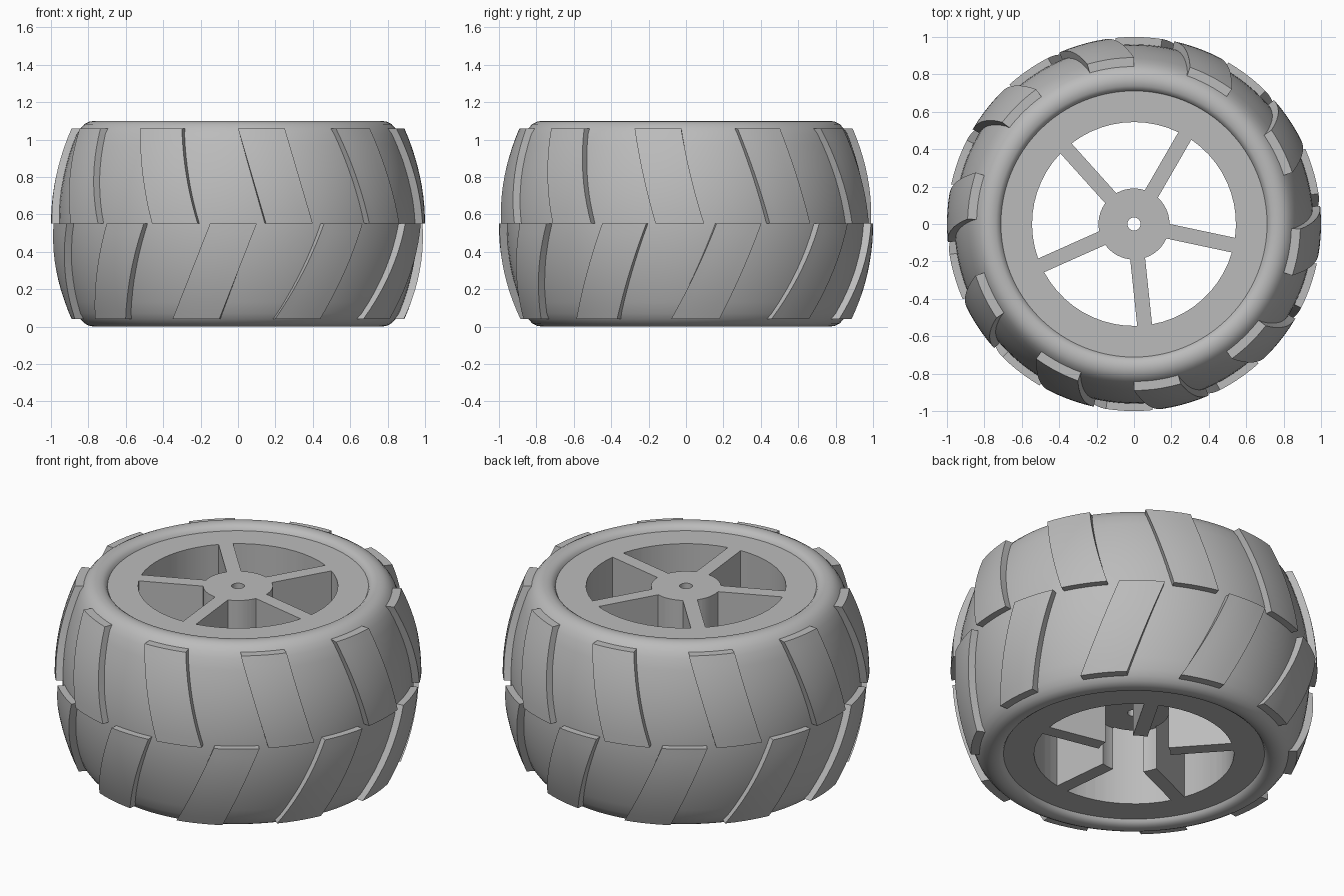
import bpy, bmesh, math
from math import sin, cos, asin, pi, radians

old = bpy.data.objects.get("Cube")
if old:
    bpy.data.objects.remove(old, do_unlink=True)

MID, TOP = 0.55, 1.067          # centre plane and rim face height
HUB, WINDOW, SPOKE_HALF = 0.19, 0.545, 0.04

grey = bpy.data.materials.new("plain grey")
grey.use_nodes = True
colour = (0.5, 0.5, 0.5, 1)
grey.diffuse_color = colour
grey.node_tree.nodes["Principled BSDF"].inputs["Base Color"].default_value = colour


def finish(bm, name):
    bmesh.ops.recalc_face_normals(bm, faces=bm.faces)
    mesh = bpy.data.meshes.new(name)
    bm.to_mesh(mesh)
    bm.free()
    mesh.materials.append(grey)
    ob = bpy.data.objects.new(name, mesh)
    bpy.context.collection.objects.link(ob)
    return ob


def activate(ob):
    bpy.ops.object.select_all(action='DESELECT')
    ob.select_set(True)
    bpy.context.view_layer.objects.active = ob


def smooth(ob, angle=30):
    activate(ob)
    bpy.ops.object.shade_smooth_by_angle(angle=radians(angle))


def lathe(name, profile, segments):
    """Spin a closed (radius, height) profile around z."""
    bm = bmesh.new()
    rings = [[bm.verts.new((r * cos(2 * pi * i / segments), r * sin(2 * pi * i / segments), z))
              for r, z in profile] for i in range(segments)]
    n = len(profile)
    for i in range(segments):
        a, b = rings[i], rings[(i + 1) % segments]
        for j in range(n):
            k = (j + 1) % n
            bm.faces.new((a[j], b[j], b[k], a[k]))
    return finish(bm, name)


def tread_radius(z):
    """Barrel shaped outer surface of the tread blocks."""
    return 1 - 0.11 * ((z - MID) / 0.51) ** 2


# Tyre: barrel wall with rounded shoulders, mirrored about the centre plane
upper = [(0.70, 1.04), (0.711, 1.066), (0.72, 1.082), (0.738, 1.095), (0.77, 1.1),
         (0.797, 1.095), (0.822, 1.082), (0.842, 1.06)]
wall = [(tread_radius(z) - 0.04, z) for z in (MID + 0.48 - 0.06 * i for i in range(17))]
lower = [(r, 2 * MID - z) for r, z in reversed(upper)]
smooth(lathe("tyre", upper + wall + lower, 96), 40)

# Rim: solid disc with axle hole and a socket under the hub
bottom, socket = 2 * MID - TOP, 0.29
rim = lathe("rim", [(0.035, TOP), (0.715, TOP), (0.715, bottom),
                    (0.2, bottom), (0.2, socket), (0.035, socket)], 64)

# Five windows cut through the rim, leaving parallel-sided spokes
bm = bmesh.new()
for k in range(5):
    middle = radians(96 + 72 * k)
    outline = []
    for r, steps, sign in ((HUB, 6, 1), (WINDOW, 10, -1)):
        half = pi / 5 - asin(SPOKE_HALF / r)
        for i in range(steps + 1):
            a = middle + sign * half * (2 * i / steps - 1)
            outline.append((r * cos(a), r * sin(a)))
    face = bm.faces.new([bm.verts.new((x, y, -0.2)) for x, y in outline])
    extruded = bmesh.ops.extrude_face_region(bm, geom=[face])["geom"]
    bmesh.ops.translate(bm, vec=(0, 0, 1.6),
                        verts=[v for v in extruded if isinstance(v, bmesh.types.BMVert)])
cutter = finish(bm, "window_cutter")
cutter.hide_render = True
cut = rim.modifiers.new("windows", 'BOOLEAN')
cut.operation, cut.solver, cut.object = 'DIFFERENCE', 'EXACT', cutter
activate(rim)
bpy.ops.object.modifier_apply(modifier=cut.name)
bpy.data.objects.remove(cutter, do_unlink=True)
smooth(rim)


def tread_ring(name, z_end, x_mid, x_end, width=0.25, count=10, rows=10, cols=5):
    """Slanted blocks following the tyre from the centre plane to z_end."""
    bm = bmesh.new()
    for k in range(count):
        turn = 2 * pi * k / count - pi / 2
        layers = []
        for depth in (0, 0.07):
            grid = []
            for i in range(rows + 1):
                t = i / rows
                z = MID + (z_end - MID) * t
                outer = tread_radius(z)
                left = x_mid + (x_end - x_mid) * t
                row = []
                for j in range(cols + 1):
                    a = turn + asin((left + width * j / cols) / outer)
                    r = outer - depth
                    row.append(bm.verts.new((r * cos(a), r * sin(a), z)))
                grid.append(row)
            layers.append(grid)
        for g in layers:
            for i in range(rows):
                for j in range(cols):
                    bm.faces.new((g[i][j], g[i][j + 1], g[i + 1][j + 1], g[i + 1][j]))
        top, base = layers
        for i in range(rows):
            for j in (0, cols):
                bm.faces.new((top[i][j], top[i + 1][j], base[i + 1][j], base[i][j]))
        for j in range(cols):
            for i in (0, rows):
                bm.faces.new((top[i][j], top[i][j + 1], base[i][j + 1], base[i][j]))
    smooth(finish(bm, name))


# Two staggered rows of tread blocks
tread_ring("upper_treads", 1.06, 0.15, 0.0)
tread_ring("lower_treads", 0.04, -0.15, -0.35)
